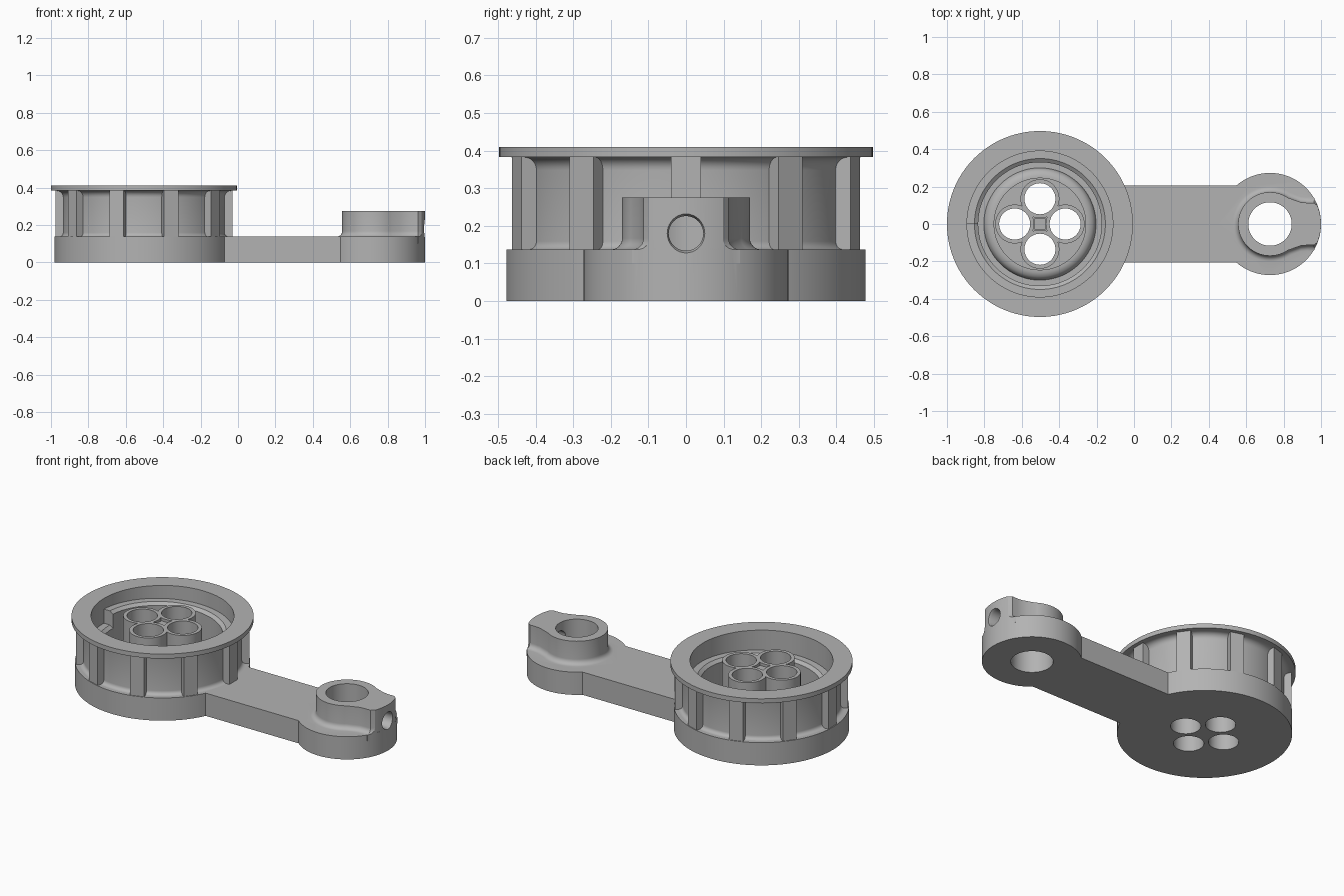
import bpy, bmesh, math
from math import sin, cos, pi, radians

if "Cube" in bpy.data.objects:
    bpy.data.objects.remove(bpy.data.objects["Cube"])

DX, EX = -0.503, 0.727          # drum axis and end boss axis
BASE_Z, RIM_Z = 0.137, 0.41

grey = bpy.data.materials.new("plain_grey")
grey.diffuse_color = (0.45, 0.45, 0.45, 1)
grey.use_nodes = True
grey.node_tree.nodes["Principled BSDF"].inputs["Base Color"].default_value = grey.diffuse_color


def finish(name, bm):
    """Turn a bmesh into a named object with sharp edges kept."""
    bmesh.ops.recalc_face_normals(bm, faces=bm.faces[:])
    me = bpy.data.meshes.new(name)
    bm.to_mesh(me)
    bm.free()
    me.materials.append(grey)
    ob = bpy.data.objects.new(name, me)
    bpy.context.collection.objects.link(ob)
    return ob


def smooth(ob):
    bpy.ops.object.select_all(action='DESELECT')
    bpy.context.view_layer.objects.active = ob
    ob.select_set(True)
    bpy.ops.object.shade_smooth_by_angle(angle=radians(30))


def stack(name, rings, closed=False):
    """Skin a list of equal-length point rings; cap the ends or join them up."""
    bm = bmesh.new()
    vs = [[bm.verts.new(p) for p in r] for r in rings]
    n = len(vs[0])
    pairs = list(zip(vs, vs[1:])) + ([(vs[-1], vs[0])] if closed else [])
    for a, b in pairs:
        for i in range(n):
            j = (i + 1) % n
            bm.faces.new((a[i], a[j], b[j], b[i]))
    if not closed:
        bm.faces.new(vs[0])
        bm.faces.new(vs[-1])
    return finish(name, bm)


def lathe(name, profile, n=120):
    """Revolve a closed (radius, z) profile about the drum axis."""
    rings = [[(DX + r * cos(t), r * sin(t), z) for r, z in profile]
             for t in (2 * pi * i / n for i in range(n))]
    return stack(name, rings, closed=True)


def cylinder(name, x, y, r, z0, z1, n=64):
    return stack(name, [[(x + r * cos(2 * pi * i / n), y + r * sin(2 * pi * i / n), z)
                         for i in range(n)] for z in (z0, z1)])


def box(name, x0, x1, y0, y1, z0, z1):
    return stack(name, [[(x0, y0, z), (x1, y0, z), (x1, y1, z), (x0, y1, z)]
                        for z in (z0, z1)])


def boolean(ob, other, op):
    """Apply a boolean and drop the tool object."""
    m = ob.modifiers.new("bool", 'BOOLEAN')
    m.operation, m.solver, m.object = op, 'EXACT', other
    bpy.context.view_layer.objects.active = ob
    bpy.ops.object.modifier_apply(modifier=m.name)
    bpy.data.objects.remove(other)


# Base: drum disc, arm and end disc in one piece
base = cylinder("base_arm", DX, 0, 0.478, 0, BASE_Z, 120)
boolean(base, box("arm", -0.3, 0.65, -0.205, 0.205, 0, BASE_Z), 'UNION')
boolean(base, cylinder("end_disc", EX, 0, 0.273, 0, BASE_Z, 96), 'UNION')


# End boss: round collar with a neck reaching the disc edge, flared at the foot
def boss_outline(off, z):
    r, w, R = 0.17 + off, 0.113 + off, 0.2725
    upper = [(0.20, w), (0.165, w + 0.003), (0.14, w + 0.012)]
    arc = [(r * cos(radians(a)), r * sin(radians(a))) for a in range(56, 305, 4)]
    lower = [(x, -y) for x, y in reversed(upper)]
    e = math.asin(w / R) - 0.06
    tip = [(R * cos(t), R * sin(t)) for t in (e * (i / 8 - 1) for i in range(17))]
    return [(EX + x, y, z) for x, y in
            [(0.235, w)] + upper + arc + lower + [(0.235, -w)] + tip]


foot = [(0.03 * (1 - sin(a)), BASE_Z + 0.03 * (1 - cos(a)))
        for a in (radians(15 * i) for i in range(7))]
boss = stack("end_boss", [boss_outline(0.03, 0.1)] +
             [boss_outline(o, z) for o, z in foot] + [boss_outline(0, 0.275)])
boolean(base, boss, 'UNION')
boolean(base, cylinder("bore", EX, 0, 0.116, -0.1, 0.4), 'DIFFERENCE')


# Side hole through the neck, with a slight countersink
def side_ring(x, r):
    return [(x, r * cos(2 * pi * i / 40), 0.18 + r * sin(2 * pi * i / 40))
            for i in range(40)]


boolean(base, stack("side_hole", [side_ring(0.75, 0.046), side_ring(0.985, 0.046),
                                  side_ring(1.01, 0.056)]), 'DIFFERENCE')

# Four bolt sleeves, bored through the floor
spots = [(DX + 0.135 * cos(k * pi / 2), 0.135 * sin(k * pi / 2)) for k in range(4)]
for x, y in spots:
    boolean(base, cylinder("bolt_bore", x, y, 0.083, -0.1, 0.3, 48), 'DIFFERENCE')
smooth(base)
for k, (x, y) in enumerate(spots):
    sleeve = cylinder(f"bolt_sleeve_{k + 1}", x, y, 0.104, BASE_Z - 0.01, 0.375, 48)
    boolean(sleeve, cylinder("bolt_bore", x, y, 0.083, -0.1, 0.5, 48), 'DIFFERENCE')
    smooth(sleeve)
box("centre_post", DX - 0.03, DX + 0.03, -0.03, 0.03, BASE_Z - 0.01, 0.36)

# Floor ring around the sleeves
smooth(lathe("floor_ring", [(0.245, 0.13), (0.245, 0.18), (0.26, 0.18), (0.28, 0.172),
                            (0.293, 0.158), (0.30, BASE_Z), (0.30, 0.13)]))

# Drum wall with filleted foot and top, carrying the rim flange
low = [(0.455 - 0.022 * sin(a), BASE_Z + 0.022 * (1 - cos(a)))
       for a in (radians(18 * i) for i in range(6))]
top = [(0.468 - 0.035 * cos(a), 0.348 + 0.035 * sin(a))
       for a in (radians(15 * i) for i in range(7))]
smooth(lathe("drum_wall", [(0.39, 0.13), (0.455, 0.13)] + low + top +
             [(0.497, 0.383), (0.497, RIM_Z), (0.39, RIM_Z)]))

# Spiral ledge inside the wall, one turn falling from the step on the left
turns = 120
ledge = []
for i in range(turns + 1):
    t, z = pi - 2 * pi * i / turns, 0.345 - 0.085 * i / turns
    ledge.append([(DX + r * cos(t), r * sin(t), h) for r, h in
                  ((0.33, 0.13), (0.33, z - 0.015), (0.35, z), (0.395, z), (0.395, 0.13))])
smooth(stack("spiral_ledge", ledge))

# Ten upright ribs
for k in range(10):
    rib = box(f"rib_{k + 1}", 0.42, 0.473, -0.04, 0.04, BASE_Z - 0.005, 0.39)
    rib.location.x = DX
    rib.rotation_euler.z = k * pi / 5
